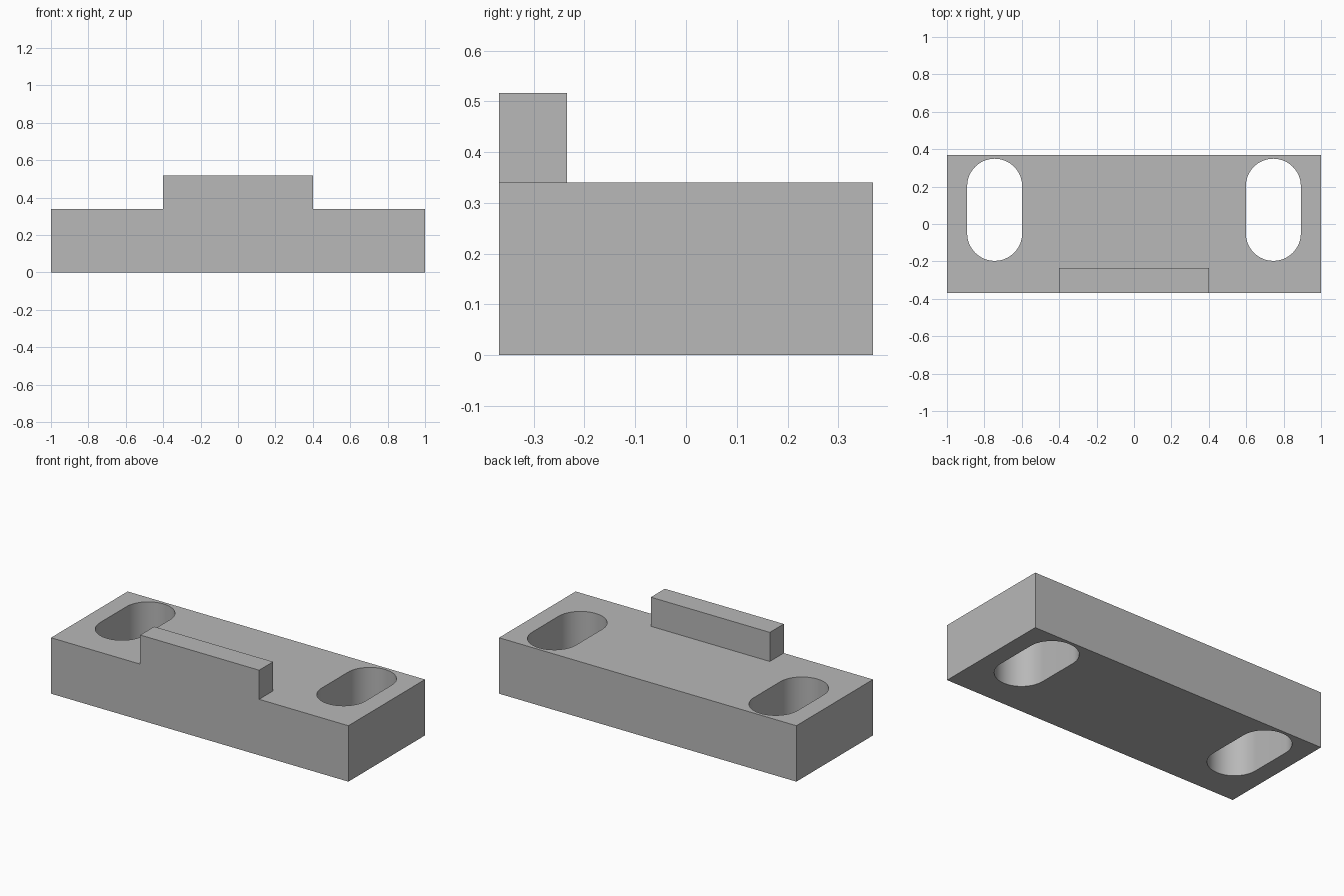
import bpy
import bmesh
import math

default = bpy.data.objects.get("Cube")
if default:
    bpy.data.objects.remove(default, do_unlink=True)

HALF_Y = 0.368     # half depth of the block
BASE_H = 0.34      # block height
TOP_H = 0.517      # lip height
SLOT_X, SLOT_R = 0.745, 0.147
SLOT_FRONT, SLOT_BACK = -0.05, 0.202   # centres of the slot's round ends
ARC_STEPS = 32

grey = bpy.data.materials.new("plain grey")
grey.use_nodes = True
colour = (0.48, 0.48, 0.48, 1)
grey.diffuse_color = colour
grey.node_tree.nodes["Principled BSDF"].inputs["Base Color"].default_value = colour


def extrude(name, points, depth):
    """Solid made by sweeping a closed outline of 3D points along a vector."""
    bm = bmesh.new()
    face = bm.faces.new([bm.verts.new(p) for p in points])
    swept = bmesh.ops.extrude_face_region(bm, geom=[face])["geom"]
    verts = [g for g in swept if isinstance(g, bmesh.types.BMVert)]
    bmesh.ops.translate(bm, verts=verts, vec=depth)
    bmesh.ops.recalc_face_normals(bm, faces=bm.faces)
    mesh = bpy.data.meshes.new(name)
    bm.to_mesh(mesh)
    bm.free()
    mesh.materials.append(grey)
    obj = bpy.data.objects.new(name, mesh)
    bpy.context.collection.objects.link(obj)
    return obj


def combine(target, tool, operation):
    """Apply a boolean and discard the tool."""
    mod = target.modifiers.new(operation.lower(), "BOOLEAN")
    mod.operation = operation
    mod.solver = "EXACT"
    mod.object = tool
    bpy.context.view_layer.objects.active = target
    bpy.ops.object.modifier_apply(modifier=mod.name)
    bpy.data.objects.remove(tool, do_unlink=True)


# Block with a lip flush with its front: the stepped front outline swept back
# by the lip thickness, then the rest of the block pulled from its rear
LIP_X, LIP_BACK = 0.4, -0.234
right_half = [(1, 0), (1, BASE_H), (LIP_X, BASE_H), (LIP_X, TOP_H)]
outline = right_half + [(-x, z) for x, z in reversed(right_half)]
block = extrude("mounting_block", [(x, -HALF_Y, z) for x, z in outline],
                (0, LIP_BACK + HALF_Y, 0))
rear = [(-1, LIP_BACK - 0.05, 0), (1, LIP_BACK - 0.05, 0),
        (1, LIP_BACK - 0.05, BASE_H), (-1, LIP_BACK - 0.05, BASE_H)]
rear_body = extrude("rear_body", rear, (0, HALF_Y - LIP_BACK + 0.05, 0))
combine(block, rear_body, "UNION")

# Round-ended slots through both ends
for side in (-1, 1):
    slot = []
    for centre, start in ((SLOT_BACK, 0), (SLOT_FRONT, math.pi)):
        for i in range(ARC_STEPS + 1):
            a = start + math.pi * i / ARC_STEPS
            slot.append((side * SLOT_X + SLOT_R * math.cos(a),
                         centre + SLOT_R * math.sin(a), -0.1))
    combine(block, extrude("slot_cutter", slot, (0, 0, BASE_H + 0.2)), "DIFFERENCE")

# Merge leftover coplanar seams
bm = bmesh.new()
bm.from_mesh(block.data)
bmesh.ops.remove_doubles(bm, verts=bm.verts, dist=0.0001)
bmesh.ops.dissolve_limit(bm, angle_limit=math.radians(0.5),
                         verts=bm.verts, edges=bm.edges)
bm.to_mesh(block.data)
bm.free()

# Smooth slot walls, sharp edges elsewhere
bpy.ops.object.select_all(action="DESELECT")
block.select_set(True)
bpy.context.view_layer.objects.active = block
bpy.ops.object.shade_smooth_by_angle(angle=math.radians(30))
